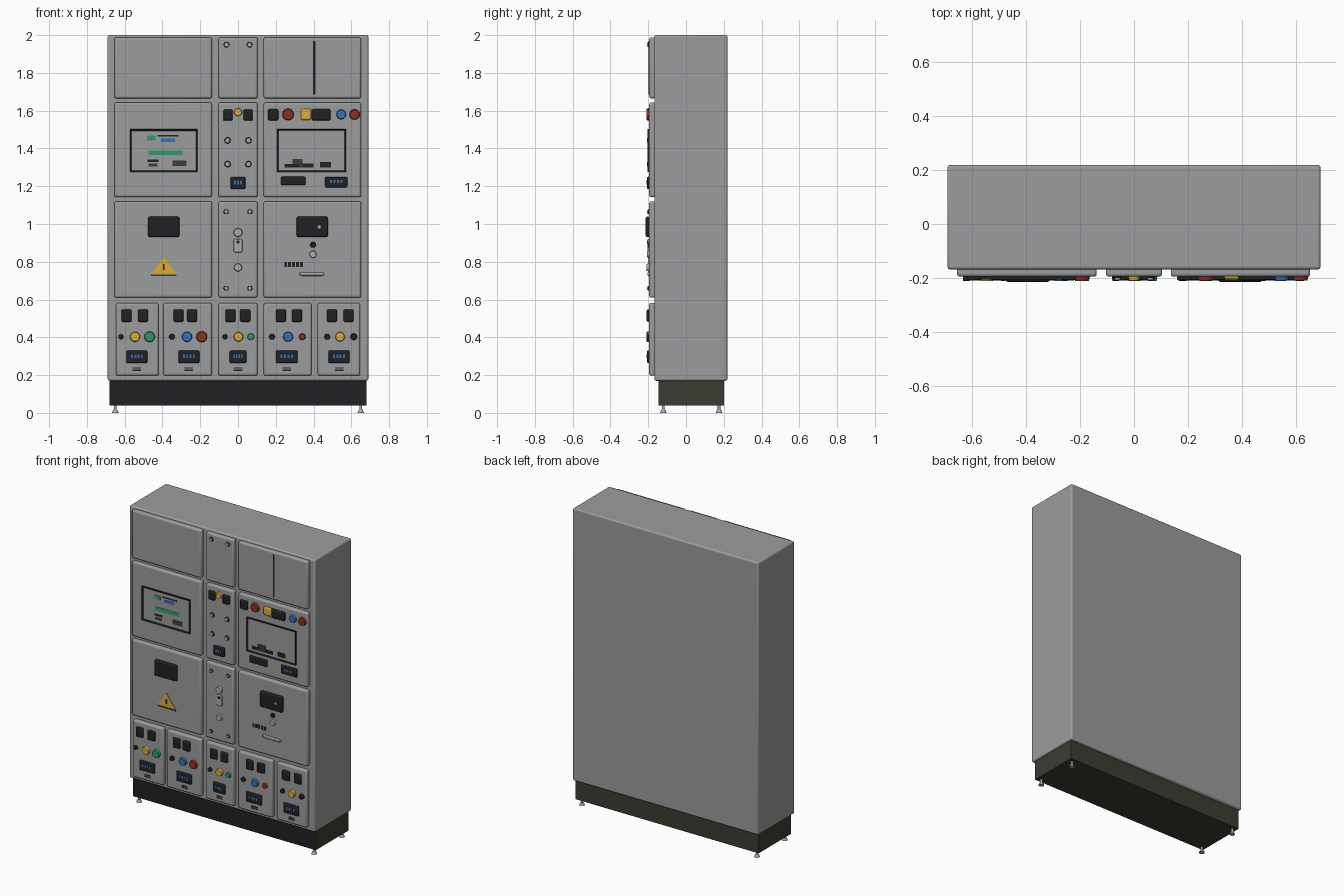
import bpy, bmesh, math
from mathutils import Matrix

if "Cube" in bpy.data.objects:
    bpy.data.objects.remove(bpy.data.objects["Cube"])


def mat(name, r, g, b):
    m = bpy.data.materials.new(name)
    m.diffuse_color = (r, g, b, 1)
    m.use_nodes = True
    m.node_tree.nodes["Principled BSDF"].inputs["Base Color"].default_value = m.diffuse_color
    return m


GREY = mat("cabinet grey", 0.33, 0.335, 0.34)
BLACK = mat("black plastic", 0.015, 0.015, 0.017)
OLIVE = mat("dark olive", 0.045, 0.045, 0.032)
YELLOW = mat("yellow", 0.72, 0.42, 0.04)
GREEN = mat("green", 0.03, 0.33, 0.13)
BLUE = mat("blue", 0.03, 0.17, 0.50)
RED = mat("dark red", 0.26, 0.03, 0.012)
SILVER = mat("silver metal", 0.42, 0.42, 0.42)

FACE = -0.195   # front plane of the door panels


def finish(name, bm, material, bevel=0.0, seg=2):
    me = bpy.data.meshes.new(name)
    bm.to_mesh(me)
    bm.free()
    me.materials.append(material)
    ob = bpy.data.objects.new(name, me)
    bpy.context.collection.objects.link(ob)
    bpy.context.view_layer.objects.active = ob
    ob.select_set(True)
    bpy.ops.object.shade_smooth_by_angle(angle=math.radians(35))
    ob.select_set(False)
    if bevel:
        b = ob.modifiers.new("bevel", 'BEVEL')
        b.width, b.segments, b.limit_method = bevel, seg, 'ANGLE'
    return ob


def box(name, x0, x1, y0, y1, z0, z1, material, bevel=0.0, seg=2):
    bm = bmesh.new()
    m = Matrix.Translation(((x0 + x1) / 2, (y0 + y1) / 2, (z0 + z1) / 2))
    bmesh.ops.create_cube(bm, size=1, matrix=m @ Matrix.Diagonal((x1 - x0, y1 - y0, z1 - z0, 1)))
    return finish(name, bm, material, bevel, seg)


def plate(name, x, z, w, h, material, depth=0.003, bevel=0.0, base=FACE):
    """Box standing out from the front, centred on x, z."""
    return box(name, x - w / 2, x + w / 2, base - depth, base + 0.004, z - h / 2, z + h / 2, material, bevel)


def disc(name, x, z, r, material, depth=0.012, base=FACE, tip=0.85, sides=20):
    """Round button whose axis points to the front."""
    bm = bmesh.new()
    m = Matrix.Translation((x, base - depth / 2 + 0.002, z)) @ Matrix.Rotation(math.pi / 2, 4, 'X')
    bmesh.ops.create_cone(bm, cap_ends=True, segments=sides, radius1=r, radius2=r * tip,
                          depth=depth + 0.004, matrix=m)
    return finish(name, bm, material)


def frame(name, x0, x1, z0, z1, t, material):
    """Rectangular screen surround with an open middle."""
    bm = bmesh.new()
    m = Matrix.Translation(((x0 + x1) / 2, FACE - 0.003, (z0 + z1) / 2))
    bmesh.ops.create_cube(bm, size=1, matrix=m @ Matrix.Diagonal((x1 - x0, 0.014, z1 - z0, 1)))
    bm.faces.ensure_lookup_table()
    bm.normal_update()
    front = [f for f in bm.faces if f.normal.y < -0.9]
    bmesh.ops.inset_region(bm, faces=front, thickness=t)
    for v in front[0].verts:
        v.co.y += 0.006
    ob = finish(name, bm, material)
    ob.data.materials.append(GREY)
    for p in ob.data.polygons:      # recessed middle is the grey screen
        if p.normal.y < -0.9 and p.center.y > FACE - 0.008:
            p.material_index = 1


def screw(name, x, z, r=0.014):
    disc(name + "_rim", x, z, r, BLACK, 0.005)
    disc(name + "_cap", x, z, r * 0.75, SILVER, 0.012)


def display(name, x, z, w, h, digits=4):
    plate(name + "_housing", x, z, w, h, BLACK, 0.012, 0.006)
    dw = w * 0.62 / digits
    for i in range(digits):
        plate(name + "_digit", x + (i - (digits - 1) / 2) * dw, z + h * 0.04, dw * 0.6, h * 0.3,
              BLUE, 0.0015, base=FACE - 0.012)


# Cabinet body
box("cabinet_body", -0.69, 0.69, -0.168, 0.219, 0.17, 2.0, GREY, 0.01, 3)

# Plinth: black front, olive elsewhere
plinth = box("plinth", -0.68, 0.68, -0.145, 0.20, 0.04, 0.175, OLIVE)
plinth.data.materials.append(BLACK)
for p in plinth.data.polygons:
    if p.normal.y < -0.9:
        p.material_index = 1

# Levelling feet
for fx in (-0.65, 0.65):
    for fy in (-0.12, 0.175):
        for nm, r1, r2, z0, z1 in (("foot_pad", 0.018, 0.01, 0, 0.018), ("foot_stem", 0.007, 0.007, 0.015, 0.045)):
            bm = bmesh.new()
            bmesh.ops.create_cone(bm, cap_ends=True, segments=16, radius1=r1, radius2=r2, depth=z1 - z0,
                                  matrix=Matrix.Translation((fx, fy, (z0 + z1) / 2)))
            finish(nm, bm, SILVER)

# Door panels in four rows
wide = [(-0.655, -0.138), (-0.104, 0.104), (0.136, 0.652)]
small = [(-0.647, -0.42), (-0.395, -0.138), (-0.104, 0.104), (0.136, 0.39), (0.422, 0.647)]
for z0, z1, cols in ((1.665, 1.988, wide), (1.142, 1.643, wide), (0.61, 1.12, wide), (0.197, 0.582, small)):
    for x0, x1 in cols:
        box("door_panel", x0, x1, FACE, -0.16, z0, z1, GREY, 0.011, 3)

# Top row: slot and screws
plate("vertical_slot", 0.403, 1.827, 0.012, 0.285, BLACK, 0.003)
for s in (-1, 1):
    screw("top_screw", s * 0.061, 1.95, 0.016)

# Second row, left: large screen with status graphics
frame("left_screen", -0.572, -0.215, 1.275, 1.502, 0.012, BLACK)
SCREEN = FACE - 0.004
for x, z, w, h, m in ((-0.46, 1.455, 0.045, 0.025, GREEN), (-0.37, 1.467, 0.11, 0.007, BLACK),
                      (-0.37, 1.443, 0.075, 0.02, BLUE), (-0.385, 1.378, 0.18, 0.024, GREEN),
                      (-0.45, 1.335, 0.06, 0.012, BLACK), (-0.45, 1.312, 0.05, 0.014, OLIVE),
                      (-0.31, 1.322, 0.075, 0.03, OLIVE)):
    plate("screen_graphic", x, z, w, h, m, 0.002, base=SCREEN)

# Second row, middle: buttons, screws, meter
for s in (-1, 1):
    plate("middle_switch", s * 0.053, 1.577, 0.05, 0.06, BLACK, 0.014, 0.008)
    for z in (1.443, 1.317):
        screw("middle_knob", s * 0.055, z, 0.018)
disc("middle_yellow_button", 0, 1.592, 0.022, YELLOW, 0.014)
display("middle_meter", 0, 1.217, 0.078, 0.064, 3)

# Second row, right: control strip, screen, meters
for x, w, m in ((0.186, 0.055, BLACK), (0.44, 0.1, BLACK)):
    plate("strip_switch", x, 1.578, w, 0.06, m, 0.014, 0.008)
plate("strip_yellow", 0.36, 1.58, 0.055, 0.058, YELLOW, 0.013, 0.01)
for x, r, m in ((0.265, 0.032, RED), (0.546, 0.027, BLUE), (0.617, 0.029, RED)):
    disc("strip_button", x, 1.58, r, m, 0.014)
frame("right_screen", 0.207, 0.572, 1.275, 1.502, 0.011, BLACK)
for x, w, h, m in ((0.285, 0.08, 0.02, BLACK), (0.315, 0.055, 0.045, OLIVE), (0.36, 0.08, 0.022, BLACK),
                   (0.463, 0.06, 0.03, BLACK)):
    plate("screen_graphic", x, 1.298 + h / 2, w, h, m, 0.002, base=SCREEN)
plate("right_name_bar", 0.292, 1.228, 0.13, 0.045, BLACK, 0.012, 0.006)
display("right_meter", 0.52, 1.222, 0.118, 0.056, 4)

# Third row: switch handles on both doors
for x in (-0.393, 0.393):
    plate("door_handle", x, 0.985, 0.165, 0.108, BLACK, 0.019, 0.009)
plate("handle_inner_left", -0.393, 0.985, 0.11, 0.06, BLACK, 0.001, base=FACE - 0.018)
disc("handle_lock", 0.43, 0.985, 0.01, SILVER, 0.002, base=FACE - 0.018)

# Warning triangle
bm = bmesh.new()
tri = [bm.verts.new((x, FACE - 0.005, z)) for x, z in ((-0.46, 0.735), (-0.325, 0.735), (-0.393, 0.828))]
f = bm.faces.new(tri)
ext = bmesh.ops.extrude_face_region(bm, geom=[f])
for v in ext["geom"]:
    if isinstance(v, bmesh.types.BMVert):
        v.co.y += 0.008
bmesh.ops.recalc_face_normals(bm, faces=bm.faces)
finish("warning_triangle", bm, YELLOW)
plate("warning_mark", -0.393, 0.772, 0.008, 0.03, BLACK, 0.001, base=FACE - 0.005)
plate("warning_bar", -0.393, 0.728, 0.135, 0.008, OLIVE, 0.003)

# Third row, middle: corner screws and locks
for s in (-1, 1):
    for z in (1.065, 0.66):
        screw("middle_door_screw", s * 0.063, z)
disc("lock_upper", 0, 0.955, 0.024, SILVER, 0.013)
plate("lock_plate", 0, 0.885, 0.045, 0.07, SILVER, 0.008, 0.004)
disc("keyhole", 0, 0.905, 0.01, BLACK, 0.003, base=FACE - 0.008)
disc("lock_lower", 0, 0.77, 0.022, SILVER, 0.013)

# Third row, right: indicator, knob, label bars
disc("indicator", 0.397, 0.89, 0.016, BLACK, 0.01)
disc("right_knob", 0.397, 0.84, 0.02, SILVER, 0.012)
for i in range(5):
    plate("label_dash", 0.252 + i * 0.021, 0.785, 0.014, 0.026, BLACK, 0.002)
plate("lower_grip", 0.39, 0.735, 0.13, 0.016, SILVER, 0.01, 0.004)
plate("lower_grip_shadow_gap", 0.39, 0.724, 0.11, 0.006, OLIVE, 0.004)

# Fourth row: five small control units
# centre, switch pair, (button x, radius, colour), meter width
units = [
    (-0.535, (-0.59, -0.503), ((-0.62, 0.014, BLACK), (-0.545, 0.028, YELLOW), (-0.468, 0.029, GREEN)), 0.11),
    (-0.26, (-0.315, -0.243), ((-0.35, 0.016, BLACK), (-0.27, 0.028, BLUE), (-0.192, 0.03, RED)), 0.11),
    (0.0, (-0.04, 0.038), ((-0.068, 0.014, BLACK), (0.002, 0.026, YELLOW), (0.068, 0.019, GREEN)), 0.088),
    (0.258, (0.227, 0.312), ((0.18, 0.016, BLACK), (0.265, 0.027, BLUE), (0.34, 0.018, RED)), 0.116),
    (0.535, (0.497, 0.585), ((0.472, 0.016, BLACK), (0.54, 0.026, YELLOW), (0.613, 0.018, BLACK)), 0.112),
]
for cx, pair, buttons, w in units:
    for x in pair:
        plate("unit_switch", x, 0.515, 0.054, 0.066, BLACK, 0.014, 0.008)
    for x, r, m in buttons:
        disc("unit_button", x, 0.403, r, m, 0.015)
    display("unit_meter", cx, 0.297, w, 0.066)
    for z in (0.238, 0.226):
        plate("unit_vent", cx, z, 0.045, 0.007, BLACK, 0.002)
